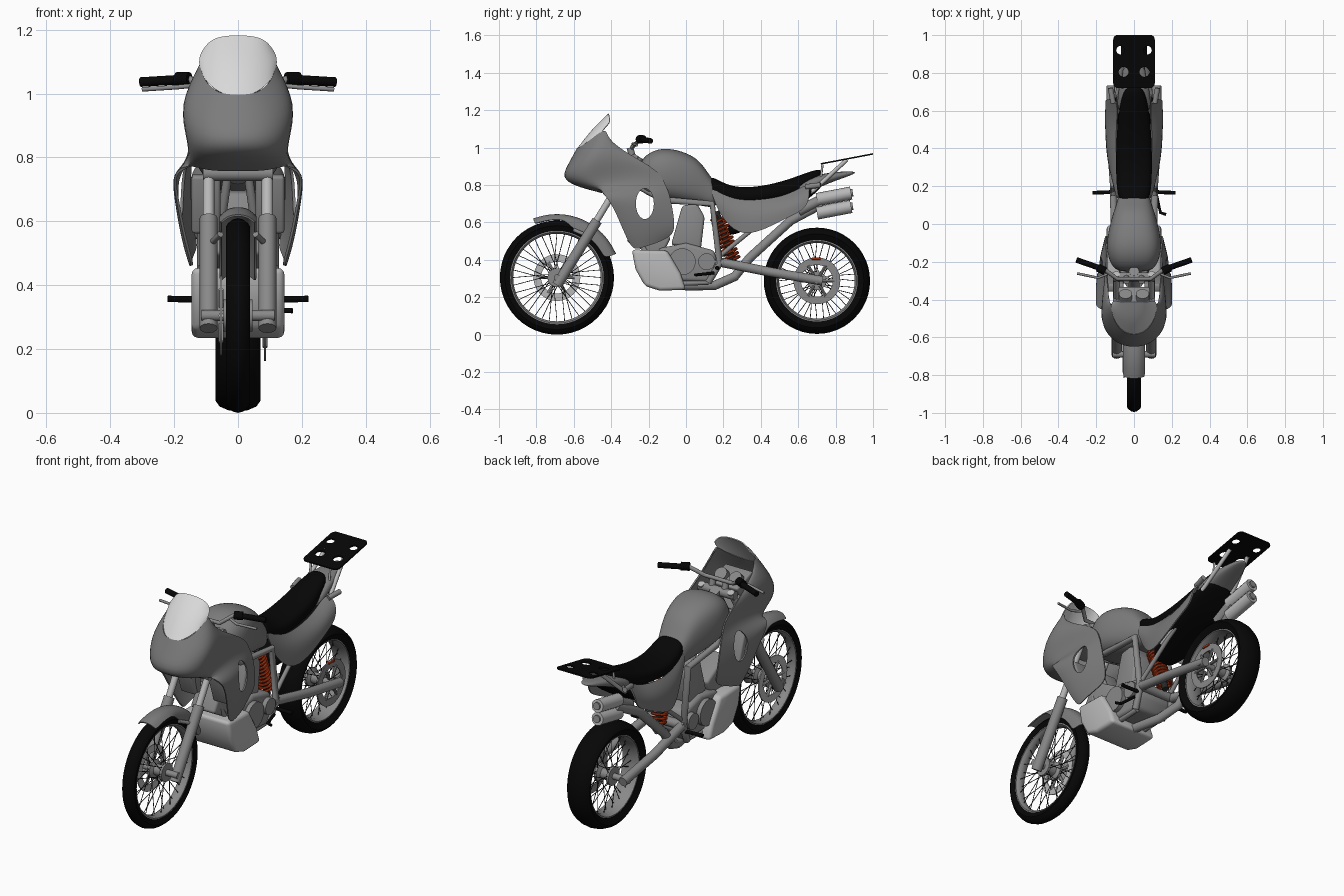
import bpy, bmesh
from math import sin, cos, pi, radians, copysign
from mathutils import Vector

old = bpy.data.objects.get("Cube")
if old:
    bpy.data.objects.remove(old, do_unlink=True)


def material(name, r, g, b):
    m = bpy.data.materials.new(name)
    m.use_nodes = True
    m.diffuse_color = (r, g, b, 1)
    m.node_tree.nodes["Principled BSDF"].inputs["Base Color"].default_value = (r, g, b, 1)
    return m


BODY = material("body grey", .2, .2, .2)
METAL = material("metal grey", .25, .25, .25)
LIGHT = material("light grey", .48, .48, .48)
SCREEN = material("pale screen", .7, .7, .7)
BLACK = material("rubber black", .002, .002, .002)
DARK = material("dark steel", .02, .02, .02)
ORANGE = material("spring orange", .5, .045, .008)


def finish(ob, mat, angle=40):
    """Give the material, apply all modifiers and smooth the shading."""
    ob.data.materials.append(mat)
    bpy.ops.object.select_all(action='DESELECT')
    ob.select_set(True)
    bpy.context.view_layer.objects.active = ob
    bpy.ops.object.convert(target='MESH')
    bpy.ops.object.shade_smooth_by_angle(angle=radians(angle))
    return ob


def link(name, data):
    ob = bpy.data.objects.new(name, data)
    bpy.context.scene.collection.objects.link(ob)
    return ob


def from_bmesh(name, bm):
    bmesh.ops.remove_doubles(bm, verts=bm.verts, dist=1e-5)
    bmesh.ops.recalc_face_normals(bm, faces=bm.faces)
    me = bpy.data.meshes.new(name)
    bm.to_mesh(me)
    bm.free()
    return link(name, me)


def tube(name, paths, r, mat, res=4):
    """Round tubes along one or more lists of points."""
    cu = bpy.data.curves.new(name, 'CURVE')
    cu.dimensions = '3D'
    cu.bevel_depth, cu.bevel_resolution, cu.use_fill_caps = r, res, True
    for path in paths:
        sp = cu.splines.new('POLY')
        sp.points.add(len(path) - 1)
        for p, co in zip(sp.points, path):
            p.co = (*co, 1)
    return finish(link(name, cu), mat)


def both(path):
    return [[(s * x, y, z) for x, y, z in path] for s in (1, -1)]


def lathe(name, profile, y, z, mat, x=0, steps=48):
    """Spin a closed (x, radius) profile round a sideways axle."""
    bm = bmesh.new()
    vs = [bm.verts.new((x + px, y, z + pr)) for px, pr in profile]
    es = [bm.edges.new((a, b)) for a, b in zip(vs, vs[1:] + vs[:1])]
    bmesh.ops.spin(bm, geom=vs + es, cent=(0, y, z), axis=(1, 0, 0),
                   angle=2 * pi, steps=steps)
    return finish(from_bmesh(name, bm), mat)


def loft(name, sections, mat, n=16, power=.75):
    """Rounded body from sections of (y, bottom, top, half width)."""
    bm = bmesh.new()
    rings = []
    for y, lo, hi, w in sections:
        row = []
        for i in range(n):
            c, s = cos(2 * pi * i / n), sin(2 * pi * i / n)
            row.append(bm.verts.new((w * copysign(abs(c) ** power, c), y,
                                     (lo + hi) / 2 + (hi - lo) / 2 * copysign(abs(s) ** power, s))))
        rings.append(row)
    for a, b in zip(rings, rings[1:]):
        for i in range(n):
            bm.faces.new((a[i], a[(i + 1) % n], b[(i + 1) % n], b[i]))
    bm.faces.new(rings[0])
    bm.faces.new(rings[-1])
    ob = from_bmesh(name, bm)
    ob.modifiers.new("round", 'SUBSURF').levels = 2
    return finish(ob, mat)


def panel(name, grids, mat, thick=.008, cutter=None):
    """Mirrored curved sheet through grids of points for the +x half."""
    bm = bmesh.new()
    for rows in grids:
        vs = [[bm.verts.new(p) for p in row] for row in rows]
        for a, b in zip(vs, vs[1:]):
            for i in range(len(a) - 1):
                bm.faces.new((a[i], a[i + 1], b[i + 1], b[i]))
    ob = from_bmesh(name, bm)
    ob.modifiers.new("mirror", 'MIRROR').use_clip = True
    ob.modifiers.new("round", 'SUBSURF').levels = 2
    ob.modifiers.new("sheet", 'SOLIDIFY').thickness = thick
    return cut(ob, mat, cutter)


def cut(ob, mat, cutter):
    if cutter:
        mod = ob.modifiers.new("holes", 'BOOLEAN')
        mod.object, mod.operation, mod.solver = cutter, 'DIFFERENCE', 'EXACT'
    finish(ob, mat)
    if cutter:
        bpy.data.objects.remove(cutter, do_unlink=True)
    return ob


def prism(name, outline, half, mat, bevel=.01, x=0):
    """Side outline of (y, z) points made solid across x."""
    bm = bmesh.new()
    f = bm.faces.new([bm.verts.new((x - half, y, z)) for y, z in outline])
    out = bmesh.ops.extrude_face_region(bm, geom=[f])
    bmesh.ops.translate(bm, vec=(2 * half, 0, 0),
                        verts=[v for v in out['geom'] if isinstance(v, bmesh.types.BMVert)])
    ob = from_bmesh(name, bm)
    b = ob.modifiers.new("bevel", 'BEVEL')
    b.width, b.segments = bevel, 3
    return finish(ob, mat)


# Wheels: tyre, rim, hub, spokes, one disc each
def wheel(end, y, z, r, w, bead, disc_x, disc_mat):
    t = r - bead
    half = [(w * .75, bead), (w, bead + t * .5), (w * .82, r - .016), (w * .42, r - .004)]
    lathe(end + "_tyre", half + [(0, r)] + [(-a, b) for a, b in reversed(half)], y, z, BLACK)
    q = w * .72
    lathe(end + "_rim", [(q, bead + .008), (q, bead - .006), (q * .5, bead - .016),
                         (-q * .5, bead - .016), (-q, bead - .006), (-q, bead + .008)], y, z, METAL)
    lathe(end + "_hub", [(.045, .012), (.045, .05), (.03, .05), (.02, .03),
                         (-.02, .03), (-.03, .05), (-.045, .05), (-.045, .012)], y, z, METAL)
    spokes = []
    for i in range(36):
        a, s = 2 * pi * i / 36, 1 if i % 2 else -1
        b = a + (.35 if i % 4 < 2 else -.35)
        spokes.append([(s * .036, y + .047 * cos(b), z + .047 * sin(b)),
                       (s * .006, y + (bead - .012) * cos(a), z + (bead - .012) * sin(a))])
    tube(end + "_spokes", spokes, .002, DARK, 1)
    lathe(end + "_disc", [(-.003, .085), (.003, .085), (.003, .125), (-.003, .125)], y, z, disc_mat, disc_x)
    arms = [[(disc_x, y + d * cos(i * pi / 3), z + d * sin(i * pi / 3)) for d in (.03, .095)]
            for i in range(6)]
    tube(end + "_disc_arms", arms, .008, disc_mat, 2)


FY, FZ, RY, RZ = -.69, .305, .7, .288
wheel("front", FY, FZ, .305, .038, .25, -.053, LIGHT)
wheel("rear", RY, RZ, .284, .07, .218, .085, METAL)
tube("front_axle", [[(-.115, FY, FZ), (.115, FY, FZ)]], .017, METAL)
tube("rear_axle", [[(-.14, RY, RZ), (.14, RY, RZ)]], .017, METAL)
prism("rear_caliper", [(.672, .4), (.722, .4), (.722, .412), (.672, .412)], .01, ORANGE, .003, .085)

# Fork, clamps and front mudguard
tube("fork_lowers", both([(.092, -.69, .265), (.092, -.475, .61)]), .028, METAL)
tube("fork_tubes", both([(.092, -.49, .59), (.092, -.265, .96)]), .018, LIGHT)
for y, z in ((-.40, .75), (-.28, .94)):
    tube("fork_clamp", [[(-.11, y, z), (.11, y, z)]], .024, METAL)
tube("steering_head", [[(0, -.38, .73), (0, -.25, .95)]], .028, METAL)
fender = []
for deg in range(112, 21, -10):
    a, deep = radians(deg), .312 if deg > 75 else .275
    fender.append([(x, FY + r * cos(a), FZ + r * sin(a))
                   for x, r in ((0, .342), (.03, .338), (.051, .32), (.058, deep))])
panel("front_mudguard", [fender], BODY, .006)
tube("mudguard_stays", both([(.055, -.60, .56), (.085, -.53, .53)]), .01, METAL)

# Fairing with an oval opening in each side
nose = [
    [(0, -.59, .995), (.07, -.57, 1.0), (.112, -.50, 1.05), (.12, -.44, 1.1), (.125, -.42, 1.08), (.13, -.41, 1.03)],
    [(0, -.635, .91), (.10, -.615, .92), (.185, -.53, .95), (.19, -.46, .97), (.175, -.38, .965), (.15, -.26, .94)],
    [(0, -.69, .815), (.10, -.665, .815), (.158, -.57, .83), (.155, -.44, .85), (.15, -.30, .88), (.145, -.14, .87)],
    [(0, -.45, .757), (.1, -.45, .757), (.153, -.46, .78), (.155, -.39, .79), (.155, -.25, .80), (.15, -.11, .80)]]
side = [nose[3][2:],
        [(.208, -.44, .755), (.21, -.38, .75), (.195, -.24, .75), (.155, -.09, .76)],
        [(.196, -.385, .68), (.203, -.33, .67), (.19, -.2, .65), (.155, -.065, .64)],
        [(.167, -.325, .53), (.178, -.28, .53), (.172, -.18, .54), (.145, -.06, .56)],
        [(.142, -.285, .455), (.156, -.25, .46), (.15, -.17, .485), (.13, -.085, .52)]]
bpy.ops.mesh.primitive_cylinder_add(vertices=32, radius=1, depth=1, location=(0, -.22, .70),
                                    rotation=(0, pi / 2, 0))
oval = bpy.context.object
oval.name = "oval_cutter"
oval.hide_render = True
oval.scale = (.082, .048, 1)
bpy.context.view_layer.update()
panel("fairing", [nose, side], BODY, .008, oval)
panel("windscreen", [[
    [(0, -.59, .99), (.06, -.57, 1.0), (.107, -.51, 1.045), (.122, -.45, 1.08)],
    [(0, -.51, 1.095), (.06, -.50, 1.095), (.108, -.46, 1.105), (.122, -.43, 1.115)],
    [(0, -.415, 1.183), (.055, -.415, 1.18), (.09, -.41, 1.165), (.112, -.405, 1.135)]]], SCREEN, .005)

# Dashboard and handlebar
prism("dashboard", [(-.50, .90), (-.36, .90), (-.33, .95), (-.47, 1.0)], .085, METAL)
tube("gauges", both([(.045, -.42, .94), (.045, -.37, .99)]), .035, METAL, 6)
tube("bar_risers", both([(.04, -.28, .93), (.04, -.30, 1.0)]), .018, METAL)
tube("handlebar", [[(-.3, -.19, 1.037), (-.15, -.245, 1.045), (-.09, -.29, 1.0), (.09, -.29, 1.0),
                    (.15, -.245, 1.045), (.3, -.19, 1.037)]], .011, METAL)
tube("grips", both([(.19, -.23, 1.043), (.305, -.19, 1.036)]), .015, BLACK)
tube("switch_boxes", both([(.152, -.25, 1.045), (.192, -.23, 1.045)]), .022, BLACK)
tube("levers", both([(.14, -.265, 1.025), (.19, -.285, 1.02), (.3, -.262, 1.013)]), .007, METAL)

# Tank, seat, tail
loft("fuel_tank", [(-.255, .80, .90, .08), (-.22, .74, .965, .125), (-.13, .72, 1.005, .152), (-.02, .70, .985, .135),
                   (.07, .69, .94, .108), (.12, .68, .86, .09), (.17, .68, .80, .08)], BODY)
loft("seat", [(.115, .75, .84, .07), (.15, .71, .845, .088), (.24, .685, .785, .097), (.40, .70, .79, .097),
              (.55, .72, .83, .088), (.66, .775, .873, .07), (.73, .84, .89, .045)], BLACK)
panel("tail_side_panels", [[
    [(.08, .12, .80), (.095, .25, .715), (.098, .40, .72), (.092, .55, .745), (.085, .66, .82)],
    [(.1, .15, .72), (.132, .27, .64), (.15, .40, .66), (.155, .55, .69), (.152, .66, .76)],
    [(.095, .18, .645), (.122, .255, .55), (.147, .36, .53), (.155, .55, .63), (.15, .65, .675)]]], BODY)
loft("tail_cowl", [(.58, .72, .80, .09), (.66, .76, .84, .09), (.76, .81, .87, .075), (.91, .86, .875, .03)], BODY)
loft("inner_mudguard", [(.22, .52, .60, .06), (.30, .55, .64, .105), (.42, .60, .68, .13),
                        (.58, .67, .74, .135), (.66, .73, .78, .12), (.73, .79, .83, .05)], BLACK)
tube("indicators", both([(.11, .64, .79), (.125, .72, .80)]), .014, METAL)

# Luggage plate with four holes
holes = bmesh.new()
for x, y, r in ((.072, .92, .022), (.055, .805, .026)):
    for s in (1, -1):
        made = bmesh.ops.create_cone(holes, cap_ends=True, segments=20, radius1=r, radius2=r, depth=.4)
        bmesh.ops.translate(holes, verts=made['verts'], vec=(s * x, y, .94))
hole_cutter = from_bmesh("hole_cutter", holes)
hole_cutter.hide_render = True
bm = bmesh.new()
corners = []
for cx, cy, start in ((.085, .975, 0), (-.085, .975, 1), (-.085, .745, 2), (.085, .745, 3)):
    for k in range(5):
        a = (start + k / 4) * pi / 2
        x, y = cx + .025 * cos(a), cy + .025 * sin(a)
        corners.append(bm.verts.new((x, y, .917 + (y - .72) * .19)))
bm.faces.new(corners)
rack = from_bmesh("luggage_plate", bm)
rack.modifiers.new("sheet", 'SOLIDIFY').thickness = .008
cut(rack, BLACK, hole_cutter)
tube("rack_stays", both([(.1, .34, .575), (.09, .68, .77), (.06, .86, .935)]), .011, LIGHT)
tube("rack_braces", both([(.06, .72, .83), (.06, .73, .91)]), .006, LIGHT)

# Engine, skid plate, radiators
prism("crankcase", [(-.15, .29), (.13, .28), (.18, .35), (.15, .45), (0, .49), (-.15, .46)], .1, METAL, .02)
prism("rear_cylinder", [(-.08, .48), (.08, .46), (.10, .63), (.06, .70), (-.02, .69)], .075, METAL, .015)
prism("front_cylinder", [(-.14, .40), (-.08, .52), (-.25, .62), (-.32, .50)], .075, METAL, .015)
for y, r in ((-.02, .072), (.11, .045)):
    tube("engine_cover", [[(-.125, y, .39), (.125, y, .39)]], r, METAL, 8)
prism("skid_plate", [(-.29, .455), (-.10, .45), (-.03, .33), (0, .24), (-.14, .235), (-.22, .26), (-.27, .35)],
      .145, LIGHT, .02)
for s in (1, -1):
    prism("radiator", [(-.36, .74), (-.32, .75), (-.26, .57), (-.30, .56)], .045, METAL, .01, s * .1)

# Frame, swingarm, spring
tube("main_frame", both([(.04, -.30, .82), (.1, -.12, .72), (.11, .14, .70), (.11, .18, .38), (.09, .12, .28)]),
     .018, METAL)
tube("down_tubes", both([(.03, -.32, .76), (.07, -.24, .48), (.08, -.10, .27), (.08, .12, .28)]), .014, METAL)
tube("subframe", both([(.1, .18, .42), (.09, .40, .60), (.08, .68, .79)]), .012, METAL)
tube("swingarm", both([(.1, .17, .39), (.12, .45, .335), (.12, .73, .287)]), .025, METAL, 6)
tube("swingarm_pivot", [[(-.12, .18, .39), (.12, .18, .39)]], .025, METAL)
low, high = Vector((0, .25, .40)), Vector((0, .17, .63))
axis = (high - low).normalized()
across = axis.cross(Vector((1, 0, 0)))
coil = []
for i in range(11 * 14 + 1):
    a = 2 * pi * i / 14
    coil.append(low.lerp(high, i / 154) + .038 * (cos(a) * Vector((1, 0, 0)) + sin(a) * across))
tube("shock_spring", [coil], .0075, ORANGE, 2)
tube("shock_body", [[low - axis * .03, high + axis * .03]], .018, DARK)

# Exhaust
tube("exhaust_pipe", [[(0, -.2, .28), (-.02, 0, .262), (-.05, .15, .262), (-.09, .26, .31), (-.1, .34, .41),
                       (-.1, .56, .61), (-.075, .73, .70)]], .025, METAL)
for z in (.737, .665):
    tube("silencer", [[(-.07, .70, z - .015), (-.07, .883, z + .02)]], .035, LIGHT, 6)
    tube("silencer_outlet", [[(-.07, .88, z + .02), (-.07, .892, z + .022)]], .02, METAL)
tube("silencer_joint", [[(-.07, .60, .66), (-.07, .72, .72)]], .028, METAL)

# Foot controls
tube("footpegs", both([(.1, .17, .355), (.22, .165, .357)]), .01, BLACK)
tube("brake_pedal", [[(.12, .15, .33), (.14, .06, .32), (.17, .05, .32)]], .008, BLACK)
